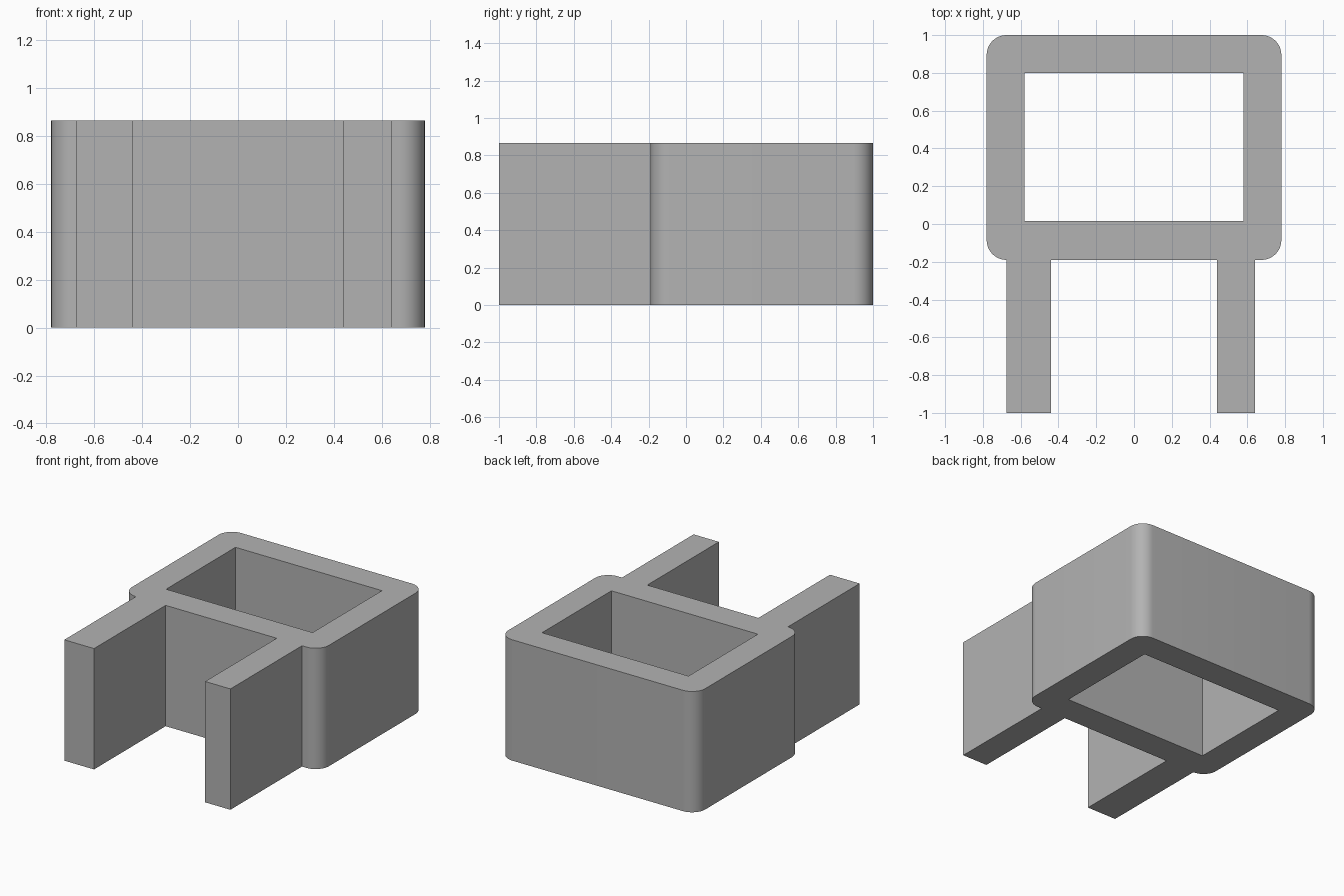
import bpy
import bmesh
from math import cos, sin, pi, radians

cube = bpy.data.objects.get("Cube")
if cube:
    bpy.data.objects.remove(cube)

HEIGHT = 0.865
HALF_W = 0.78
BACK, FRAME_FRONT, ARM_FRONT = 1.0, -0.19, -1.0
RADIUS = 0.105
ARC_STEPS = 12

grey = bpy.data.materials.new("plain grey")
grey.use_nodes = True
colour = (0.45, 0.45, 0.45, 1)
grey.diffuse_color = colour
grey.node_tree.nodes["Principled BSDF"].inputs["Base Color"].default_value = colour


def corner(sx, y_edge, sy, start):
    """Rounded corner, counter-clockwise from the start angle."""
    cx, cy = sx * (HALF_W - RADIUS), y_edge - sy * RADIUS
    angles = [start + pi / 2 * i / ARC_STEPS for i in range(ARC_STEPS + 1)]
    return [(cx + RADIUS * cos(a), cy + RADIUS * sin(a)) for a in angles]


def arm(x_left, x_right):
    """Straight arm reaching forward from the frame."""
    return [(x_left, FRAME_FRONT), (x_left, ARM_FRONT),
            (x_right, ARM_FRONT), (x_right, FRAME_FRONT)]


# Outer outline: rounded frame with two forward arms; the wider arm starts at the corner's end
outline = (corner(1, BACK, 1, 0) + corner(-1, BACK, 1, pi / 2)
           + corner(-1, FRAME_FRONT, -1, pi)
           + arm(-HALF_W + RADIUS, -0.44)[1:]
           + arm(0.44, 0.64)
           + corner(1, FRAME_FRONT, -1, 3 * pi / 2))

# Rectangular opening through the frame
opening = [(-0.58, 0.015), (0.58, 0.015), (0.58, 0.80), (-0.58, 0.80)]

# Fill the profile and extrude it upward
bm = bmesh.new()
edges = []
for loop in (outline, opening):
    verts = [bm.verts.new((x, y, 0)) for x, y in loop]
    edges += [bm.edges.new((v, verts[i - 1])) for i, v in enumerate(verts)]
bmesh.ops.triangle_fill(bm, use_beauty=True, edges=edges, normal=(0, 0, 1))
result = bmesh.ops.extrude_face_region(bm, geom=bm.faces[:], use_keep_orig=True)
top = [g for g in result["geom"] if isinstance(g, bmesh.types.BMVert)]
bmesh.ops.translate(bm, verts=top, vec=(0, 0, HEIGHT))
bmesh.ops.recalc_face_normals(bm, faces=bm.faces[:])

mesh = bpy.data.meshes.new("bracket")
bm.to_mesh(mesh)
bm.free()
mesh.materials.append(grey)
bracket = bpy.data.objects.new("bracket", mesh)
bpy.context.collection.objects.link(bracket)

# Smooth the rounded corners, keep the other edges sharp
bpy.ops.object.select_all(action="DESELECT")
bracket.select_set(True)
bpy.context.view_layer.objects.active = bracket
bpy.ops.object.shade_smooth_by_angle(angle=radians(30))
